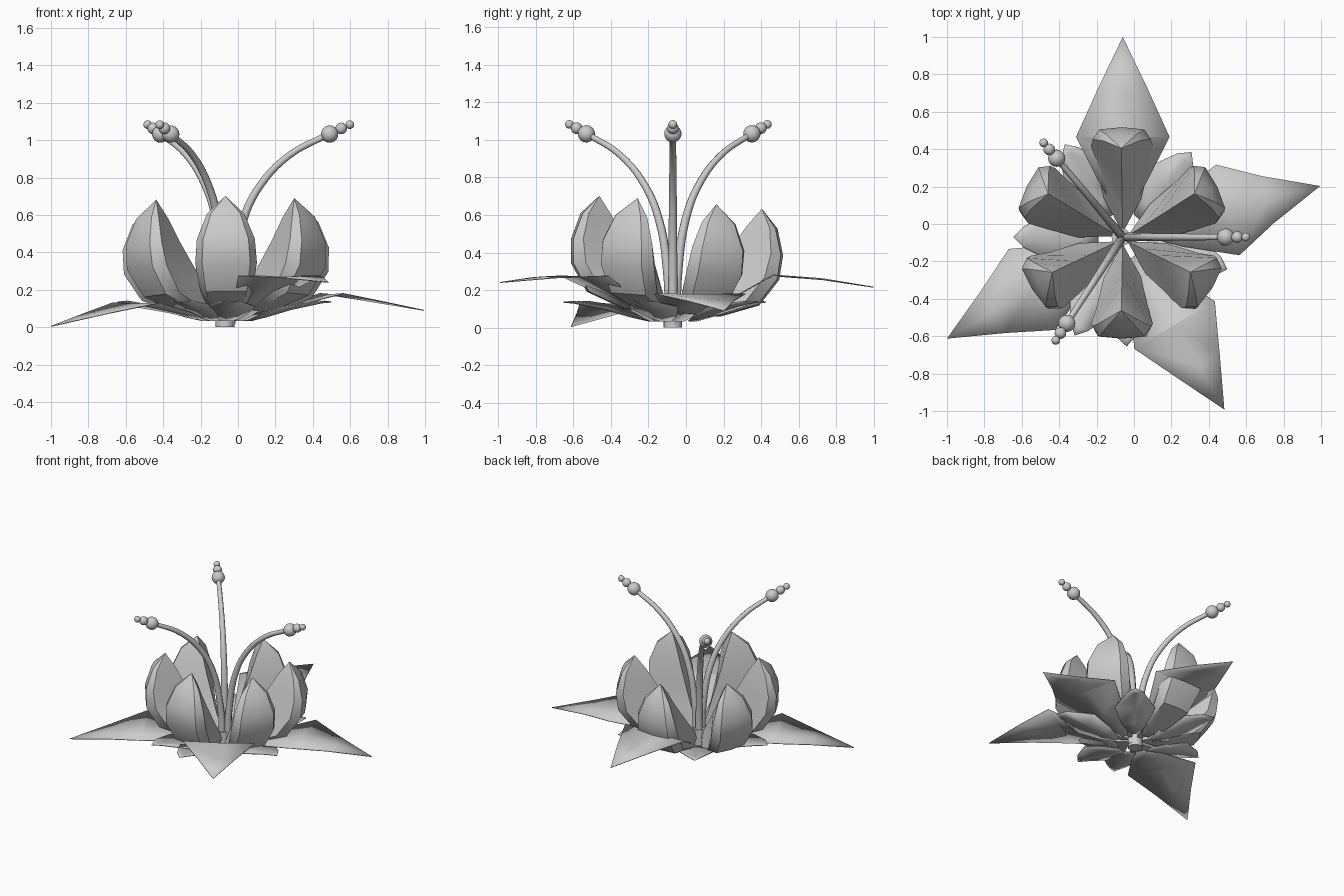
import bpy, bmesh, math
from mathutils import Matrix, Vector

if "Cube" in bpy.data.objects:
    bpy.data.objects.remove(bpy.data.objects["Cube"])

CX, CY = -0.06, -0.07          # flower axis
AXIS = Matrix.Translation((CX, CY, 0))


def spin(deg):
    return Matrix.Rotation(math.radians(deg), 4, 'Z')


def smooth(ob, deg):
    bpy.ops.object.select_all(action='DESELECT')
    ob.select_set(True)
    bpy.context.view_layer.objects.active = ob
    bpy.ops.object.shade_smooth_by_angle(angle=math.radians(deg))


def add_mesh(name, verts, faces, angle):
    me = bpy.data.meshes.new(name)
    me.from_pydata(verts, [], faces)
    bm = bmesh.new()
    bm.from_mesh(me)
    bmesh.ops.recalc_face_normals(bm, faces=bm.faces)
    bm.to_mesh(me)
    bm.free()
    ob = bpy.data.objects.new(name, me)
    bpy.context.collection.objects.link(ob)
    smooth(ob, angle)
    return ob


def petal(name, rows, tip, matrix):
    """Solid wedge: broad outer face, bevelled sides and a ridge on the inside."""
    verts = [(0.03, 0, 0.06)]
    for r, z, w, ri, zi in rows:
        rs, zs = r + (ri - r) * 0.2, z + (zi - z) * 0.2
        verts += [(ri, 0, zi), (rs, w, zs), (r, 0.78 * w, z), (r + 0.012, 0, z),
                  (r, -0.78 * w, z), (rs, -w, zs)]
    verts.append((tip[0], 0, tip[1]))
    last, top = len(verts) - 7, len(verts) - 1
    faces = []
    for j in range(6):
        k = (j + 1) % 6
        faces.append((0, 1 + j, 1 + k))
        for i in range(len(rows) - 1):
            a = 1 + 6 * i
            faces.append((a + j, a + k, a + 6 + k, a + 6 + j))
        faces.append((last + j, last + k, top))
    return add_mesh(name, [matrix @ Vector(v) for v in verts], faces, 30)


def leaf(name, rows, matrix):
    """Thin three-point-wide sheet along +X from (radius, height, half width, edge lift), ending in a point."""
    verts, faces = [], []
    for r, z, w, lift in rows[:-1]:
        verts += [(r, w * u, z + lift * abs(u)) for u in (-1, 0, 1)]
    verts.append((rows[-1][0], 0, rows[-1][1]))
    n = len(rows) - 2
    for j in (0, 1):
        for i in range(n):
            a = 3 * i + j
            faces.append((a, a + 1, a + 4, a + 3))
        faces.append((3 * n + j, 3 * n + j + 1, len(verts) - 1))
    ob = add_mesh(name, [matrix @ Vector(v) for v in verts], faces, 20)
    mod = ob.modifiers.new("thickness", 'SOLIDIFY')
    mod.thickness, mod.offset = 0.005, 0


# Six solid petals, the whole cup leaning slightly back
PETAL = [(0.25, 0.08, 0.10, 0.06, 0.12), (0.45, 0.155, 0.14, 0.12, 0.20),
         (0.545, 0.30, 0.165, 0.21, 0.33), (0.555, 0.43, 0.155, 0.29, 0.45),
         (0.515, 0.57, 0.10, 0.36, 0.57)]
lean = (Matrix.Translation((0, -0.012, 0)) @ Matrix.Rotation(-0.08, 4, 'X')
        @ Matrix.Rotation(-0.012, 4, 'Y'))
for k, ang in enumerate((26, 90, 154, 212, 270, 328)):
    petal(f"petal_{k + 1}", PETAL, (0.435, 0.67), AXIS @ lean @ spin(ang))

# Four large pointed leaves: angle, length, shoulder radius, shoulder height, tip height
for k, (ang, length, rs, zs, zt) in enumerate([(90, 1.07, 0.535, 0.275, 0.215),
                                               (14.5, 1.09, 0.58, 0.175, 0.09),
                                               (-59.5, 1.07, 0.545, 0.27, 0.24),
                                               (210, 1.085, 0.56, 0.125, 0.005)]):
    leaf(f"large_leaf_{k + 1}", [(0.12, 0.035, 0.03, 0), (0.3, 0.02 + zs * 0.45, 0.13, 0.005),
                                 (rs, zs, 0.25, 0.005), (0.8, zs * 0.5 + zt * 0.5 + 0.015, 0.13, -0.005),
                                 (length, zt, 0, 0)], AXIS @ spin(ang))

# Small sepals showing between the petals
SEPAL = [(0.13, 0.035, 0.03, 0), (0.22, 0.055, 0.09, 0.01), (0.36, 0.095, 0.14, 0.015),
         (0.53, 0.13, 0.055, 0.01), (0.585, 0.135, 0, 0)]
for k, ang in enumerate((51, 122, 180, 244, 272, -17)):
    leaf(f"sepal_{k + 1}", SEPAL, AXIS @ spin(ang))

# Three arching stamens, each with a row of shrinking beads
PATH = [(0.02, 0.02), (0.035, 0.30), (0.09, 0.58), (0.18, 0.76), (0.335, 0.92), (0.54, 1.03)]
for k, ang in enumerate((0, 130, 237)):
    m = AXIS @ spin(ang)
    cu = bpy.data.curves.new(f"stamen_{k + 1}", 'CURVE')
    cu.dimensions, cu.bevel_depth, cu.bevel_resolution = '3D', 0.02, 2
    cu.resolution_u, cu.use_fill_caps = 5, True
    sp = cu.splines.new('BEZIER')
    sp.bezier_points.add(len(PATH) - 1)
    for i, (p, (r, z)) in enumerate(zip(sp.bezier_points, PATH)):
        p.co = m @ Vector((r, 0, z))
        p.handle_left_type = p.handle_right_type = 'AUTO'
        p.radius = 1.3 - 0.1 * i
    bpy.context.collection.objects.link(bpy.data.objects.new(f"stamen_{k + 1}", cu))
    for i, (r, z, rad) in enumerate([(0.55, 1.033, 0.046), (0.612, 1.063, 0.031), (0.658, 1.083, 0.023)]):
        bpy.ops.mesh.primitive_uv_sphere_add(segments=20, ring_count=12, radius=rad,
                                             location=m @ Vector((r, 0, z)))
        bpy.context.object.name = f"bead_{k + 1}_{i + 1}"
        smooth(bpy.context.object, 40)

# Short stem under the flower
bpy.ops.mesh.primitive_cylinder_add(vertices=16, radius=0.05, depth=0.12, location=(-0.07, CY, 0.06))
bpy.context.object.name = "stem"
smooth(bpy.context.object, 40)
